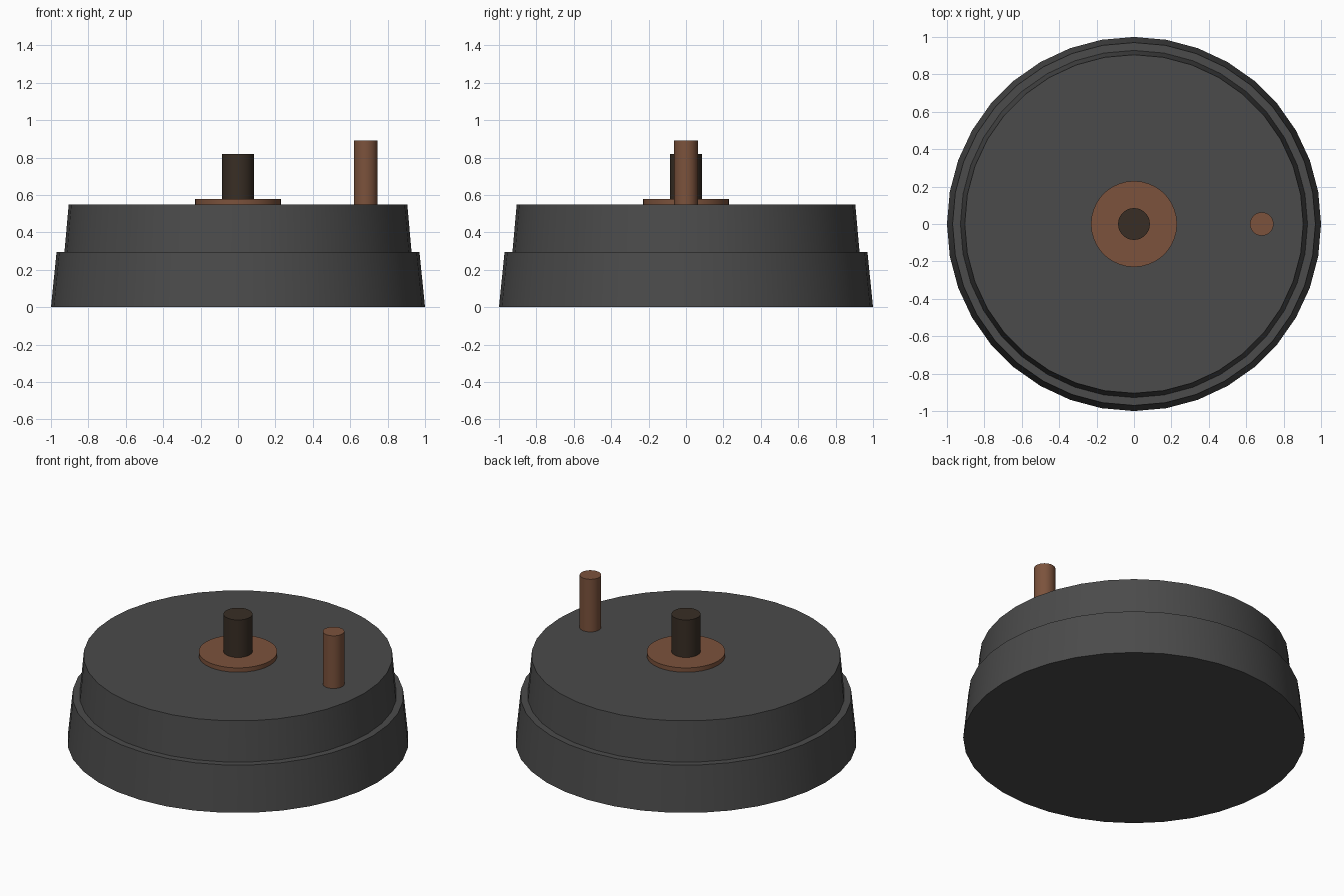
import bpy, math

if "Cube" in bpy.data.objects:
    bpy.data.objects.remove(bpy.data.objects["Cube"])


def material(name, rgb):
    m = bpy.data.materials.new(name)
    m.diffuse_color = (*rgb, 1)
    m.use_nodes = True
    m.node_tree.nodes["Principled BSDF"].inputs["Base Color"].default_value = m.diffuse_color
    return m


IRON = material("dark grey stone", (0.07, 0.07, 0.07))
BROWN = material("brown wood", (0.20, 0.085, 0.045))
DARK = material("dark brown wood", (0.040, 0.027, 0.018))


def drum(name, r_bottom, r_top, z0, z1, mat, x=0, sides=36):
    """Upright closed cylinder or taper with smooth sides and sharp rims."""
    bpy.ops.mesh.primitive_cone_add(vertices=sides, radius1=r_bottom, radius2=r_top,
                                    depth=z1 - z0, location=(x, 0, (z0 + z1) / 2))
    ob = bpy.context.object
    ob.name = name
    ob.data.materials.append(mat)
    bpy.ops.object.shade_smooth_by_angle(angle=math.radians(35))


# Two stacked, slightly tapered stones
drum("lower_stone", 1.0, 0.97, 0, 0.295, IRON)
drum("upper_stone", 0.928, 0.905, 0.295, 0.55, IRON)

# Collar and spindle in the middle
drum("collar", 0.23, 0.23, 0.55, 0.578, BROWN)
drum("spindle", 0.085, 0.085, 0.55, 0.82, DARK)

# Upright turning handle on the right
drum("handle", 0.063, 0.063, 0.55, 0.89, BROWN, x=0.683)
